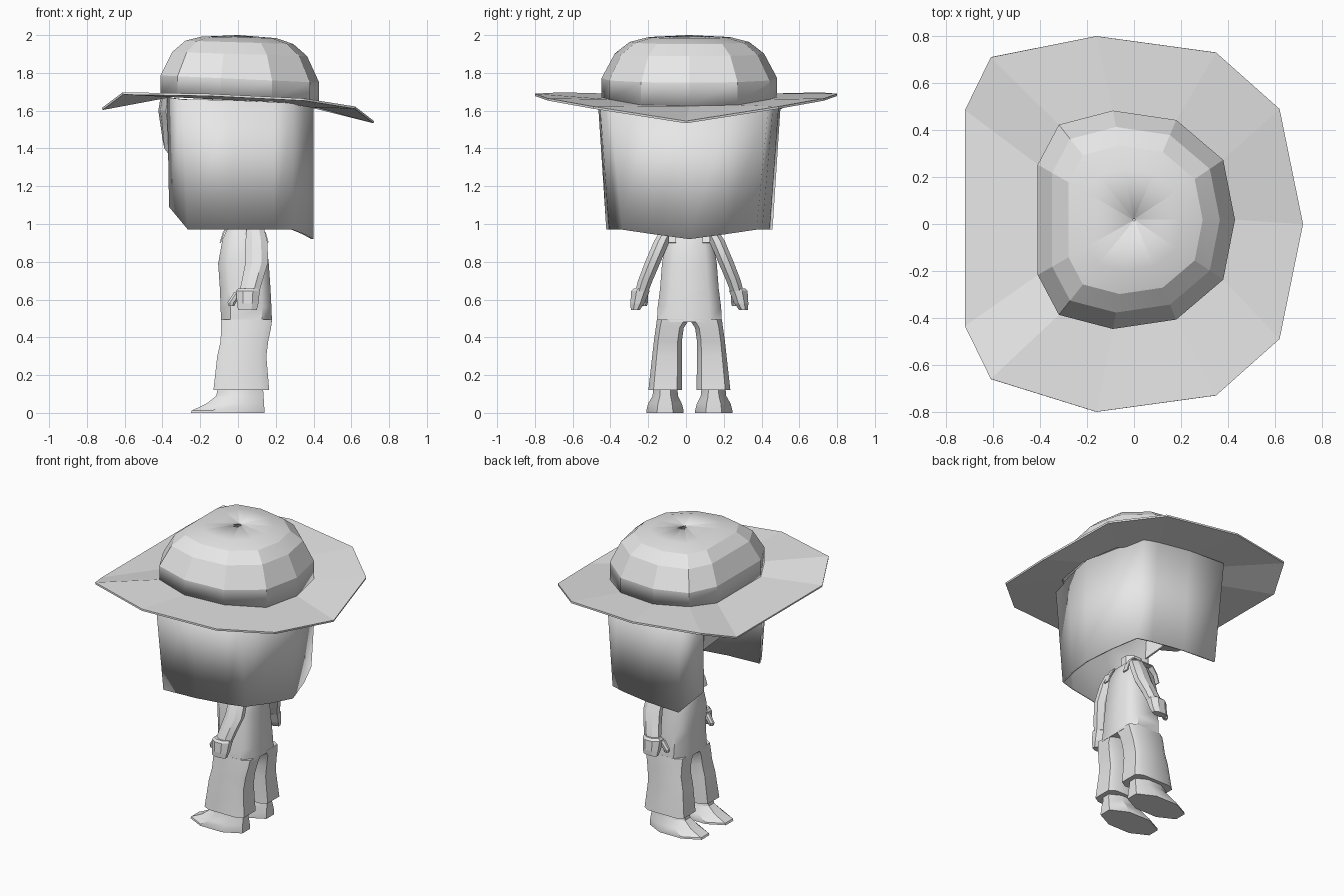
import bpy, bmesh, math

if "Cube" in bpy.data.objects:
    bpy.data.objects.remove(bpy.data.objects["Cube"])

grey = bpy.data.materials.new("plain_grey")
grey.diffuse_color = (0.8, 0.8, 0.8, 1)
grey.use_nodes = True
grey.node_tree.nodes["Principled BSDF"].inputs["Base Color"].default_value = grey.diffuse_color
CY = 0.018  # body symmetry line


def loft(name, rings, closed=True, caps=False, thick=0, smooth=0):
    """Skin a stack of equal-length rings (counter-clockwise from above)."""
    bm = bmesh.new()
    rows = [[bm.verts.new(p) for p in r] for r in rings]
    n = len(rows[0])
    for a, b in zip(rows, rows[1:]):
        for i in range(n if closed else n - 1):
            j = (i + 1) % n
            bm.faces.new((a[i], a[j], b[j], b[i]))
    if caps:
        bm.faces.new(rows[0][::-1])
        bm.faces.new(rows[-1])
        bmesh.ops.recalc_face_normals(bm, faces=bm.faces)
    me = bpy.data.meshes.new(name)
    bm.to_mesh(me)
    bm.free()
    me.materials.append(grey)
    if smooth:
        me.shade_smooth()
        me.set_sharp_from_angle(angle=math.radians(smooth))
    ob = bpy.data.objects.new(name, me)
    bpy.context.collection.objects.link(ob)
    if thick:
        m = ob.modifiers.new("thickness", 'SOLIDIFY')
        m.thickness, m.offset = thick, -1
    return ob


def mirror(half, cy):
    """First point lies on the symmetry line, the rest are mirrored in y."""
    return ([(x, cy + y, z) for x, y, z in half] +
            [(x, cy - y, z) for x, y, z in half[:0:-1]])


def octagon(x0, x1, y0, y1, z, cut):
    """Chamfered rectangle filling the given x and y range."""
    cx, cy, rx, ry = (x0 + x1) / 2, (y0 + y1) / 2, (x1 - x0) / 2, (y1 - y0) / 2
    c = 1 - cut
    unit = [(1, c), (c, 1), (-c, 1), (-1, c), (-1, -c), (-c, -1), (c, -1), (1, -c)]
    return [(cx + rx * u, cy + ry * v, z) for u, v in unit]


def sided(s, rows, cut=.58):
    """Octagon rings for a part on side s; y given as distance from the middle."""
    return [octagon(x0, x1, *sorted((CY + s * a, CY + s * b)), z, cut)
            for x0, x1, a, b, z in rows]


# Hat brim, slightly skewed at the front
brim = mirror([(.72, 0, 1.545), (.62, .49, 1.622), (.35, .73, 1.665),
               (-.16, .80, 1.69), (-.61, .685, 1.697), (-.72, .46, 1.615)], 0)
brim = [(x, y + (.025 if x < -.6 else 0), z) for x, y, z in brim]
base = mirror([(.43, 0, 1.625), (.38, .255, 1.63), (.18, .425, 1.66),
               (-.09, .465, 1.67), (-.32, .405, 1.69), (-.41, .235, 1.675)], CY)
loft("hat_brim", [brim, base], thick=.012)

# Hat crown: upright band, then shrinking dome rings
crown = [base, [(x, y, 1.768 - .045 * x) for x, y, z in base]]
for s, height, tilt in ((.85, 1.90, .03), (.68, 1.962, .03), (.47, 1.988, .02), (.01, 2.0, 0)):
    crown.append([(x * s, CY + (y - CY) * s, height - tilt * x * s) for x, y, z in base])
loft("hat_crown", crown, thick=.008, smooth=18)


def strip(half):
    """Open strip from the -y front edge round the back to the +y front edge."""
    return ([(x, CY - y, z) for x, y, z in half[:0:-1]] +
            [(x, CY + y, z) for x, y, z in half])


# Hair: open-fronted shell, gently curved, with a low point at the back
hair_bottom = strip([(.40, 0, .92), (.355, .185, .945), (.29, .355, .97),
                     (.19, .385, .97), (-.03, .425, .97), (-.265, .44, .97),
                     (-.365, .31, 1.09)])
hair_top = strip([(.40, 0, 1.635), (.355, .22, 1.635), (.29, .42, 1.64),
                  (.19, .445, 1.645), (-.03, .475, 1.655), (-.30, .485, 1.66),
                  (-.375, .335, 1.67)])
loft("hair_shell", [hair_bottom, hair_top], closed=False, thick=.012, smooth=16)

# Fringe hanging over the open front
fringe_y = (.33, .2, .06, -.08, -.2, -.31)
fringe_x = (-.37, -.40, -.41, -.41, -.40, -.37)
fringe_z = (1.37, 1.41, 1.46, 1.45, 1.40, 1.36)
loft("hair_fringe", [
    [(x + .01, y, z) for x, y, z in zip(fringe_x, fringe_y, fringe_z)],
    [(x, y, 1.52) for x, y in zip(fringe_x, fringe_y)],
    [(x - .012, y, 1.60) for x, y in zip(fringe_x, fringe_y)],
    [(x, y, 1.67) for x, y in zip(fringe_x, fringe_y)]], closed=False, thick=.012)

# Torso of the overalls
loft("torso", sided(1, [
    (-.09, .18, -.172, .172, .48), (-.092, .177, -.168, .168, .56),
    (-.096, .172, -.155, .155, .66), (-.105, .163, -.145, .145, .79),
    (-.082, .148, -.125, .125, .92), (-.05, .12, -.09, .09, .99)], .38),
    caps=True, smooth=50)
loft("neck", sided(1, [(-.03, .10, -.06, .06, .95), (-.03, .10, -.06, .06, 1.06)]), caps=True)

for s, side in ((1, "left"), (-1, "right")):
    # Trouser leg, flaring to the hem, arched at the crotch
    loft(side + "_leg", sided(s, [
        (-.13, .165, .038, .217, .12), (-.11, .15, .04, .197, .30),
        (-.092, .16, .04, .188, .38), (-.09, .175, .03, .178, .45),
        (-.09, .18, .0, .172, .495)], .3),
        caps=True, smooth=50)
    # Shoe with a low pointed toe
    loft(side + "_shoe", sided(s, [
        (-.25, .14, .03, .228, 0), (-.245, .14, .03, .228, .012),
        (-.165, .138, .04, .218, .05), (-.115, .135, .06, .195, .09),
        (-.105, .132, .065, .19, .14)]), caps=True, smooth=30)
    # Arm
    loft(side + "_arm", sided(s, [
        (.005, .11, .222, .29, .63), (.02, .13, .195, .272, .70),
        (.04, .16, .152, .234, .80), (.04, .155, .105, .187, .91),
        (.045, .14, .08, .15, .97)]), caps=True, smooth=30)
    # Hand and thumb
    loft(side + "_hand", sided(s, [
        (.0, .10, .262, .31, .546), (-.005, .108, .238, .312, .58),
        (-.01, .115, .21, .308, .645), (.0, .11, .218, .295, .658)]), caps=True)
    loft(side + "_thumb", sided(s, [
        (-.05, -.02, .225, .25, .565), (-.055, -.01, .22, .255, .585),
        (-.02, .03, .22, .26, .64)]), caps=True)
    # Shoulder strap hugging the torso from front to back
    path = [(-.09, .90), (-.072, .955), (-.04, 1.0), (.11, 1.0), (.14, .95), (.155, .90)]
    loft(side + "_strap", [[(x, CY + s * .09 + d, z) for x, z in path]
                           for d in (.02, -.02)], closed=False, thick=.008)
